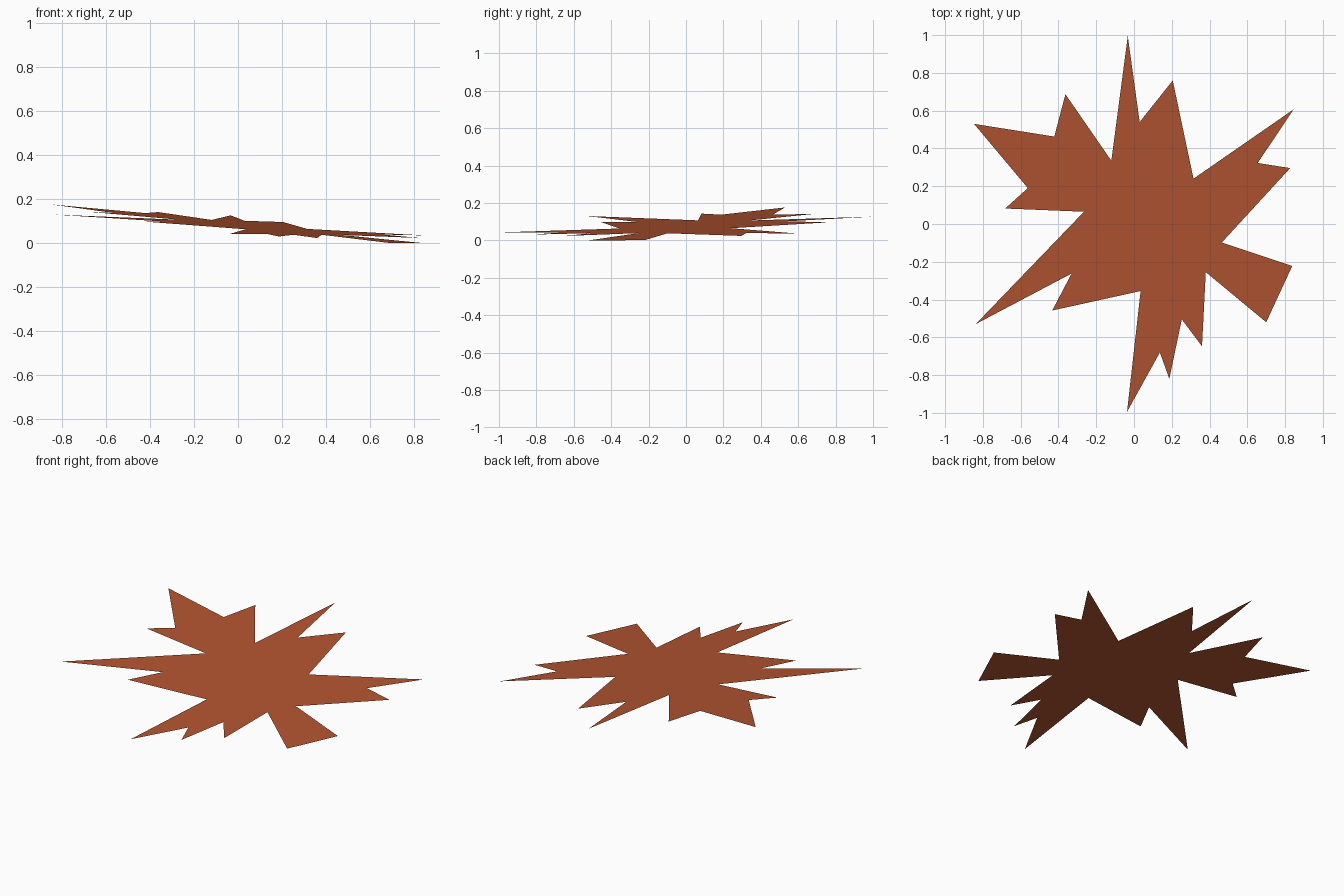
import bpy, bmesh

if "Cube" in bpy.data.objects:
    bpy.data.objects.remove(bpy.data.objects["Cube"])

# Jagged splat outline seen from above, clockwise from the back tip
outline = [
    (-0.033, 0.995), (0.03, 0.54), (0.205, 0.76), (0.315, 0.24), (0.845, 0.607),
    (0.655, 0.323), (0.827, 0.296), (0.465, -0.098), (0.838, -0.222),
    (0.70, -0.52), (0.38, -0.255), (0.36, -0.648), (0.253, -0.505),
    (0.187, -0.82), (0.137, -0.68), (-0.037, -0.995), (0.035, -0.355),
    (-0.433, -0.458), (-0.33, -0.262), (-0.838, -0.53), (-0.265, 0.065),
    (-0.682, 0.082), (-0.562, 0.19), (-0.847, 0.53), (-0.422, 0.463),
    (-0.363, 0.687), (-0.12, 0.335),
]


def height(x, y):
    """The sheet is one flat plane, higher at the left and back."""
    return -0.085 * x + 0.0425 * y


low = min(height(x, y) for x, y in outline)

# Single flat sheet, facing up
bm = bmesh.new()
bm.faces.new([bm.verts.new((x, y, height(x, y) - low)) for x, y in reversed(outline)])
bm.normal_update()  # needed so the concave outline is split correctly
bmesh.ops.triangulate(bm, faces=bm.faces[:])
mesh = bpy.data.meshes.new("jagged_sheet")
bm.to_mesh(mesh)
bm.free()

rust = bpy.data.materials.new("rust brown")
rust.diffuse_color = (0.447, 0.0885, 0.030, 1)
rust.use_nodes = True
rust.node_tree.nodes["Principled BSDF"].inputs["Base Color"].default_value = rust.diffuse_color
mesh.materials.append(rust)
sheet = bpy.data.objects.new("jagged_sheet", mesh)
bpy.context.collection.objects.link(sheet)
